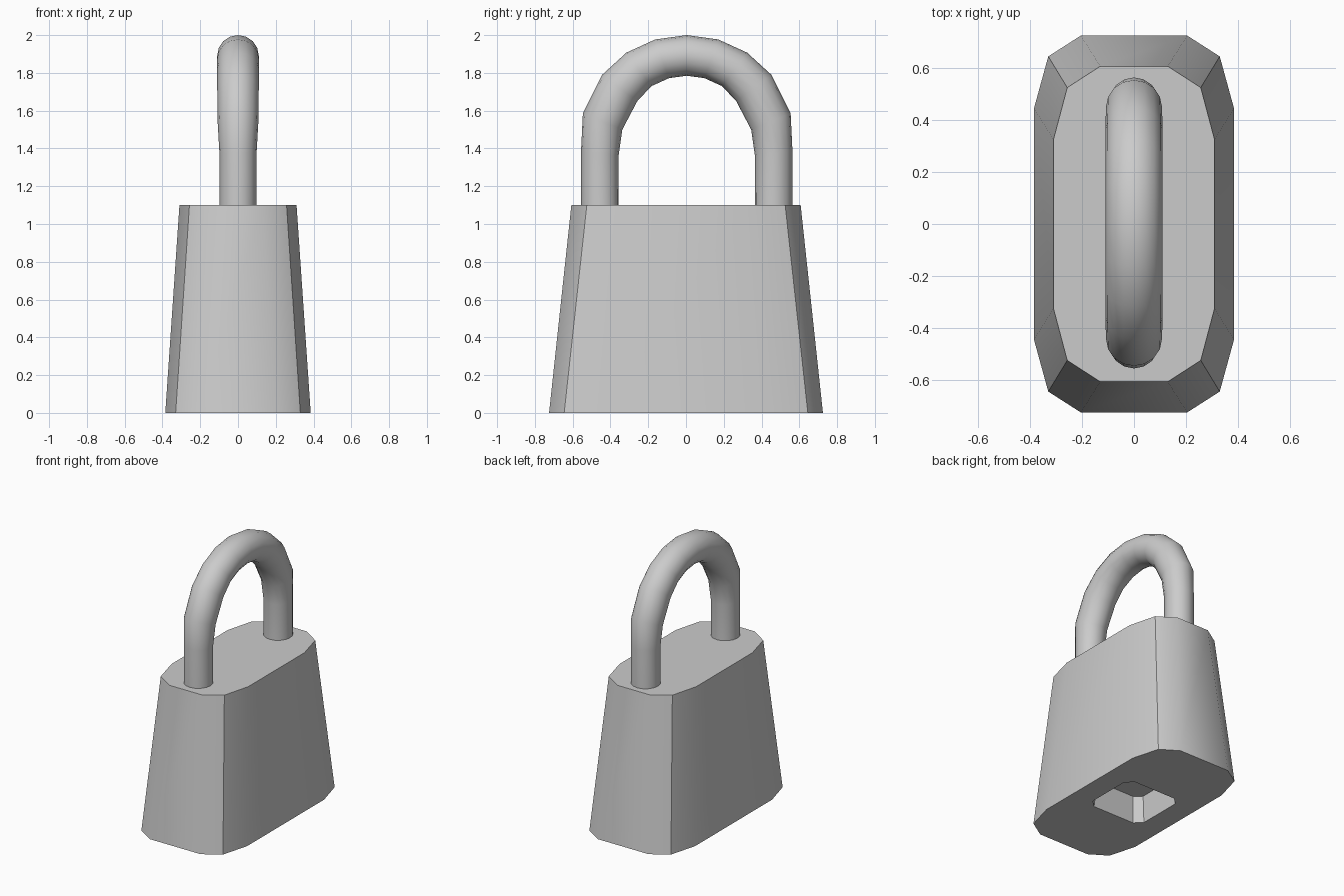
import bpy, bmesh, math
from mathutils import Vector

if "Cube" in bpy.data.objects:
    bpy.data.objects.remove(bpy.data.objects["Cube"])


def loft(name, rings):
    """Skin a list of equally sized closed rings and cap both ends."""
    bm = bmesh.new()
    loops = [[bm.verts.new(p) for p in ring] for ring in rings]
    n = len(loops[0])
    for a, b in zip(loops, loops[1:]):
        for i in range(n):
            j = (i + 1) % n
            bm.faces.new((a[i], a[j], b[j], b[i]))
    bm.faces.new(loops[0][::-1])
    bm.faces.new(loops[-1])
    bmesh.ops.recalc_face_normals(bm, faces=bm.faces)
    mesh = bpy.data.meshes.new(name)
    bm.to_mesh(mesh)
    bm.free()
    obj = bpy.data.objects.new(name, mesh)
    bpy.context.collection.objects.link(obj)
    return obj


def mirrored_ring(quarter, z):
    """Mirror a quarter outline (from the x side to the y side) into a full ring."""
    half = quarter + [(-x, y) for x, y in reversed(quarter)]
    full = half + [(-x, -y) for x, y in half]
    return [(x, y, z) for x, y in full]


def smooth(obj, degrees):
    bpy.ops.object.select_all(action='DESELECT')
    obj.select_set(True)
    bpy.context.view_layer.objects.active = obj
    bpy.ops.object.shade_smooth_by_angle(angle=math.radians(degrees))


# Tapered twelve-sided body
body = loft("lock_body", [
    mirrored_ring([(0.385, 0.445), (0.33, 0.645), (0.205, 0.725)], 0),
    mirrored_ring([(0.31, 0.325), (0.257, 0.525), (0.13, 0.607)], 1.1),
])

# Keyhole recess in the underside
cutter = loft("keyhole_cutter", [
    mirrored_ring([(0.226, 0.165), (0.172, 0.216)], -0.05),
    mirrored_ring([(0.205, 0.15), (0.155, 0.195)], 0.19),
])
cutter.hide_render = True
cut = body.modifiers.new("keyhole", 'BOOLEAN')
cut.operation = 'DIFFERENCE'
cut.solver = 'EXACT'
cut.object = cutter
bpy.context.view_layer.objects.active = body
bpy.ops.object.modifier_apply(modifier=cut.name)
bpy.data.objects.remove(cutter)
smooth(body, 36)

# Shackle: outer (y, z), inner (y, z) and half thickness of each section
side = [
    ((0.56, 1.08), (0.36, 1.08), 0.098),
    ((0.56, 1.38), (0.361, 1.36), 0.098),
    ((0.55, 1.585), (0.341, 1.50), 0.108),
    ((0.448, 1.79), (0.262, 1.65), 0.11),
    ((0.32, 1.907), (0.187, 1.73), 0.11),
    ((0.167, 1.977), (0.094, 1.772), 0.11),
]
crown = [((0, 2.0), (0, 1.785), 0.11)]
other = [((-o[0], o[1]), (-i[0], i[1]), w) for o, i, w in reversed(side)]
SIDES = 16
rings = []
for outer, inner, width in side + crown + other:
    o, i = Vector((0, *outer)), Vector((0, *inner))
    mid, arm = (o + i) / 2, (o - i) / 2
    ring = []
    for k in range(SIDES):
        t = 2 * math.pi * k / SIDES
        ring.append(mid + arm * math.cos(t)
                    + Vector((width * math.sin(t), 0.004, 0)))
    rings.append(ring)
shackle = loft("shackle", rings)
smooth(shackle, 40)
